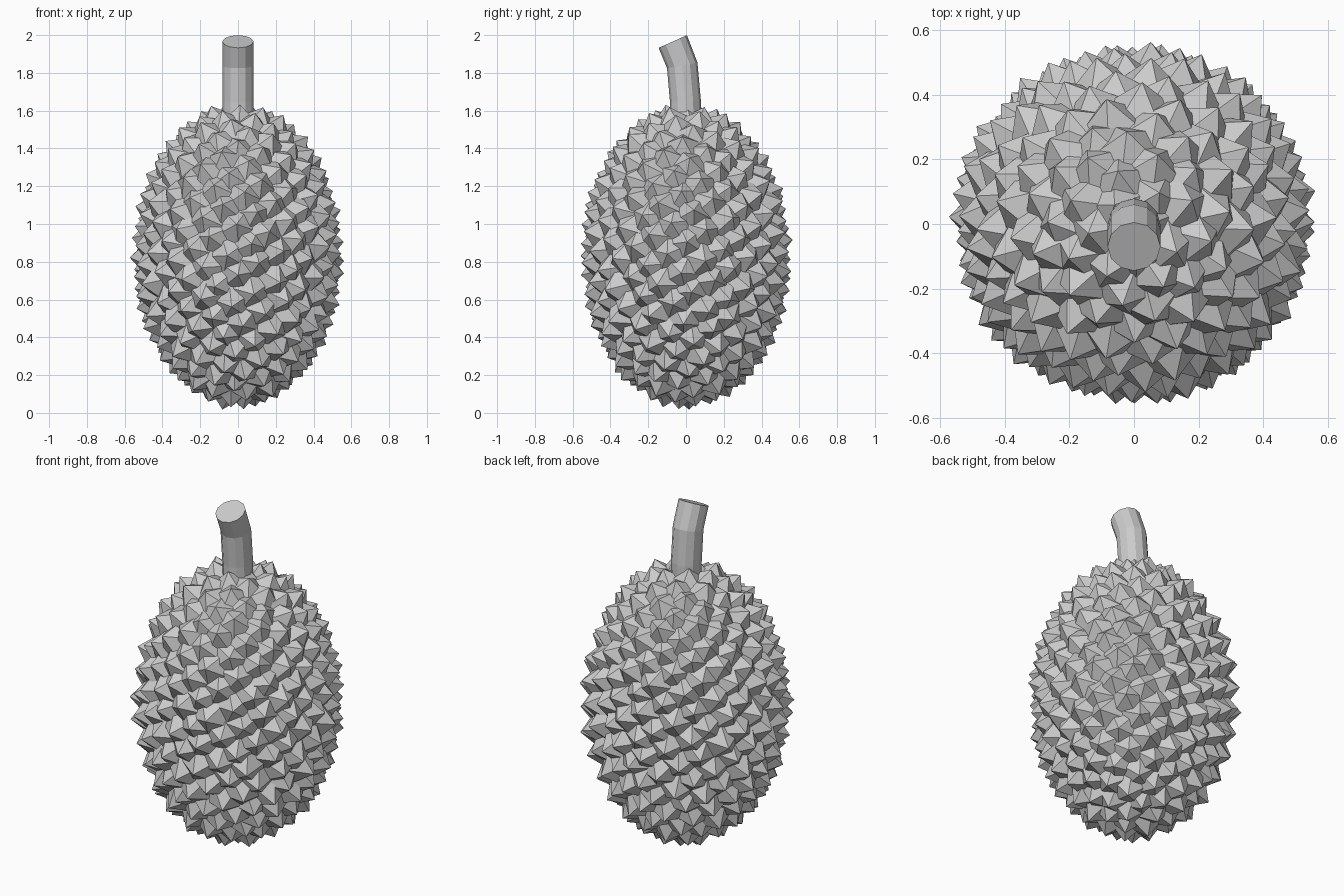
import bpy, bmesh, math, random
from mathutils import Vector, Matrix

if "Cube" in bpy.data.objects:
    bpy.data.objects.remove(bpy.data.objects["Cube"])

random.seed(4)
CENTER = Vector((0, 0, 0.83))
A, C = 0.475, 0.725      # core half width and half height


def make_object(name, bm):
    me = bpy.data.meshes.new(name)
    bm.to_mesh(me)
    bm.free()
    ob = bpy.data.objects.new(name, me)
    bpy.context.collection.objects.link(ob)
    return ob


# Husk core
bm = bmesh.new()
bmesh.ops.create_uvsphere(bm, u_segments=32, v_segments=20, radius=1)
bmesh.ops.scale(bm, vec=(A, A, C), verts=bm.verts)
bmesh.ops.translate(bm, vec=CENTER, verts=bm.verts)
make_object("fruit_body", bm)

# Spikes: blunt five-sided pyramids spread evenly by a golden-angle spiral
bm = bmesh.new()
COUNT = 320
GOLDEN = math.pi * (3 - math.sqrt(5))
for i in range(COUNT):
    w = 1 - 2 * (i + 0.5) / COUNT
    r = math.sqrt(1 - w * w)
    t = i * GOLDEN + random.uniform(-0.04, 0.04)
    p = Vector((A * r * math.cos(t), A * r * math.sin(t), C * w))
    n = Vector((p.x / A**2, p.y / A**2, p.z / C**2)).normalized()
    size = random.uniform(0.13, 0.15)
    tip = random.uniform(0.08, 0.1)
    sink = 0.03
    rot = n.to_track_quat('Z', 'Y').to_matrix().to_4x4()
    m = (Matrix.Translation(CENTER + p + n * (tip - sink) / 2) @ rot
         @ Matrix.Rotation(random.uniform(0, math.tau), 4, 'Z'))
    bmesh.ops.create_cone(bm, cap_ends=True, segments=5, radius1=size,
                          radius2=0, depth=tip + sink, matrix=m)
make_object("spikes", bm)

# Stem: rings swept along a bent path of (y, z, tilt)
bm = bmesh.new()
path = [(0.0, 1.42, 0.0), (-0.003, 1.65, 0.05), (-0.02, 1.84, 0.19), (-0.07, 1.966, 0.42)]
SIDES, RADIUS = 12, 0.082
rings = []
for y, z, tilt in path:
    m = Matrix.Translation((0, y, z)) @ Matrix.Rotation(tilt, 4, 'X')
    rings.append([bm.verts.new(m @ Vector((RADIUS * math.cos(math.tau * k / SIDES),
                                           RADIUS * math.sin(math.tau * k / SIDES), 0)))
                  for k in range(SIDES)])
for lo, hi in zip(rings, rings[1:]):
    for k in range(SIDES):
        j = (k + 1) % SIDES
        bm.faces.new((lo[k], lo[j], hi[j], hi[k]))
bm.faces.new(rings[-1])
bm.faces.new(rings[0][::-1])
make_object("stem", bm)
